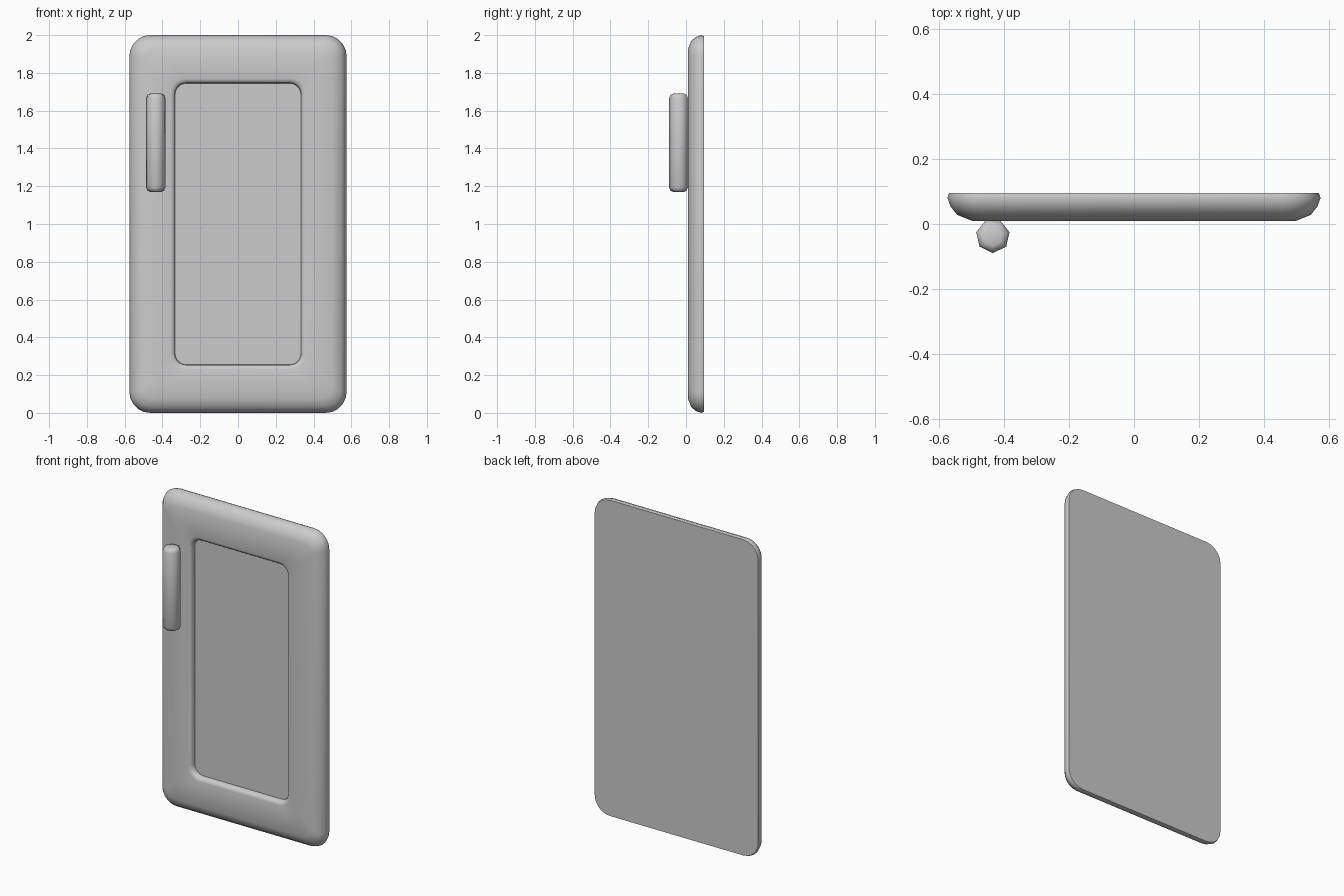
import bpy, bmesh
from math import sin, cos, pi, radians

if "Cube" in bpy.data.objects:
    bpy.data.objects.remove(bpy.data.objects["Cube"], do_unlink=True)

grey = bpy.data.materials.new("plain grey")
grey.use_nodes = True
colour = (0.6, 0.6, 0.6, 1)
grey.diffuse_color = colour
grey.node_tree.nodes["Principled BSDF"].inputs["Base Color"].default_value = colour


def rounded_rect(half_w, half_h, radius, y, steps=5):
    """Ring of points in the xz plane, centred on the door."""
    points = []
    for k, (sx, sz) in enumerate([(1, 1), (-1, 1), (-1, -1), (1, -1)]):
        for i in range(steps + 1):
            a = (k + i / steps) * pi / 2
            points.append((sx * (half_w - radius) + radius * cos(a), y,
                           1 + sz * (half_h - radius) + radius * sin(a)))
    return points


def polygon(radius, z, sides=7):
    """Horizontal ring with one corner to the front."""
    angles = [2 * pi * i / sides - pi / 2 for i in range(sides)]
    return [(-0.435 + radius * cos(a), -0.037 + radius * sin(a), z) for a in angles]


def loft(name, rings):
    """Skin consecutive rings and cap both ends."""
    bm = bmesh.new()
    loops = [[bm.verts.new(p) for p in ring] for ring in rings]
    n = len(loops[0])
    for a, b in zip(loops, loops[1:]):
        for i in range(n):
            j = (i + 1) % n
            bm.faces.new((a[i], a[j], b[j], b[i]))
    bm.faces.new(loops[0])
    bm.faces.new(loops[-1])
    bmesh.ops.recalc_face_normals(bm, faces=bm.faces)
    mesh = bpy.data.meshes.new(name)
    bm.to_mesh(mesh)
    bm.free()
    mesh.materials.append(grey)
    obj = bpy.data.objects.new(name, mesh)
    bpy.context.collection.objects.link(obj)
    bpy.ops.object.select_all(action="DESELECT")
    obj.select_set(True)
    bpy.context.view_layer.objects.active = obj
    bpy.ops.object.shade_smooth_by_angle(angle=radians(60))
    return obj


# Door: back edge, rounded outer edge, front frame, lip and recessed panel
outer = [(0.005, 0.105, 0.095), (0, 0.11, 0.08), (0.01, 0.1, 0.053),
         (0.03, 0.085, 0.028), (0.075, 0.06, 0.01)]
rings = [rounded_rect(0.575 - inset, 1 - inset, r, y) for inset, r, y in outer]
lip = [(0.024, 0.075, 0.01), (0.01, 0.068, 0.014), (0.002, 0.062, 0.025), (0, 0.06, 0.045)]
rings += [rounded_rect(0.333 + grow, 0.745 + grow, r, y) for grow, r, y in lip]
loft("door", rings)

# Handle: seven-sided bar with bevelled ends
ends = [(0.03, 0), (0.045, 0.006), (0.0526, 0.024)]
bottom = [polygon(r, 1.17 + h) for r, h in ends]
top = [polygon(r, 1.69 - h) for r, h in reversed(ends)]
loft("handle", bottom + top)
